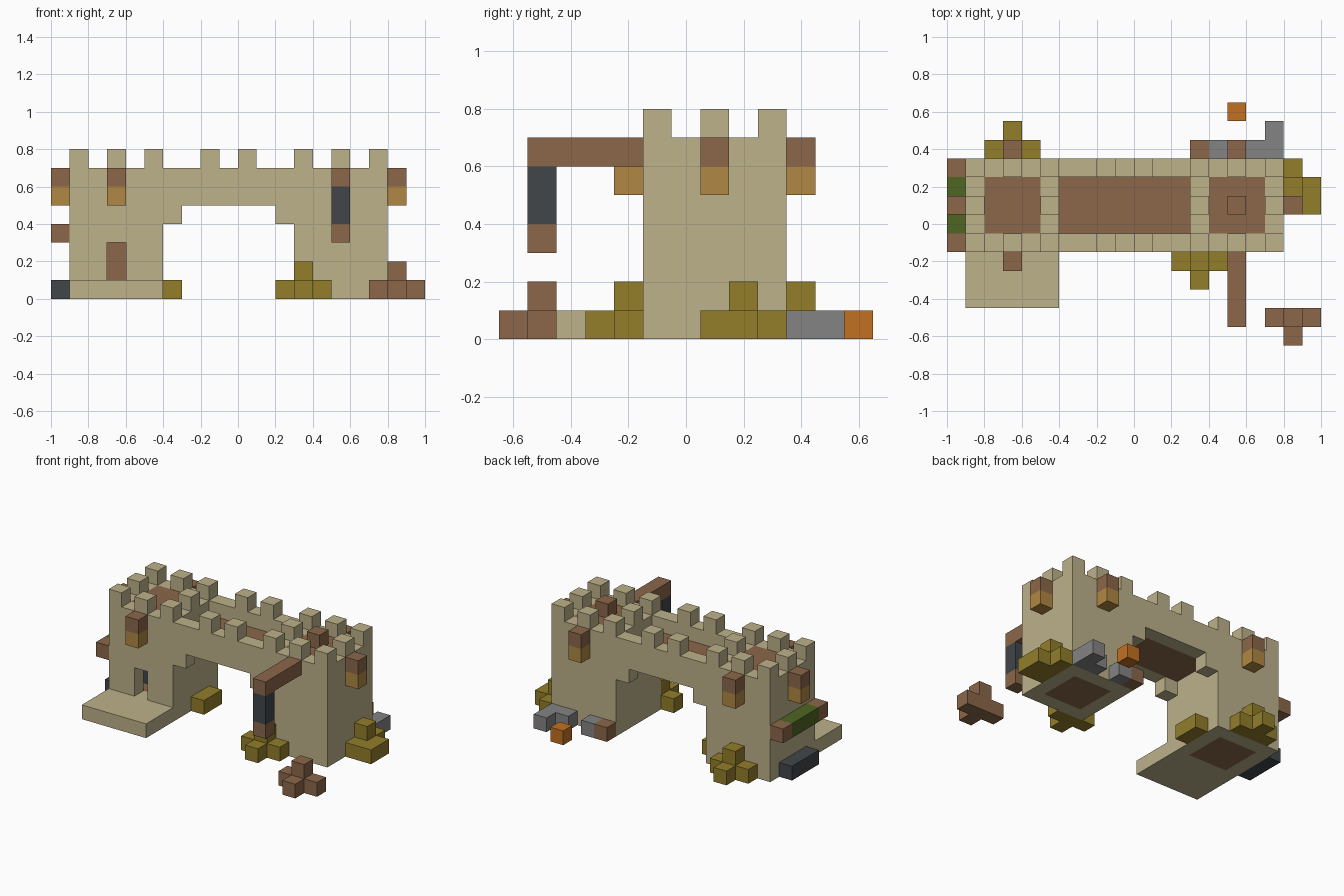
import bpy
import bmesh
from mathutils import Vector

if "Cube" in bpy.data.objects:
    bpy.data.objects.remove(bpy.data.objects["Cube"], do_unlink=True)

UNIT = 0.1                          # edge of one building block
ORIGIN = Vector((-1.0, -0.65, 0.0))  # corner of the block grid

COLOURS = {
    "sandstone": (0.509, 0.445, 0.258),
    "brown_wood": (0.262, 0.136, 0.069),
    "lamp_gold": (0.434, 0.242, 0.056),
    "dark_iron": (0.054, 0.061, 0.067),
    "olive_leaf": (0.287, 0.209, 0.024),
    "grey_stone": (0.235, 0.227, 0.231),
    "orange": (0.539, 0.165, 0.015),
    "green_plant": (0.080, 0.133, 0.017),
}


def make_material(name, rgb):
    mat = bpy.data.materials.new(name)
    mat.use_nodes = True
    mat.diffuse_color = (*rgb, 1)
    bsdf = next(n for n in mat.node_tree.nodes if n.type == "BSDF_PRINCIPLED")
    bsdf.inputs["Base Color"].default_value = (*rgb, 1)
    bsdf.inputs["Roughness"].default_value = 0.9
    return mat


materials = {name: make_material(name, rgb) for name, rgb in COLOURS.items()}
blocks = {}  # grid cell -> (part name, colour name)


def cells(xs, ys, zs):
    return [(x, y, z) for x in range(*xs) for y in range(*ys) for z in range(*zs)]


def fill(part, colour, xs, ys, zs):
    for cell in cells(xs, ys, zs):
        blocks[cell] = (part, colour)


def carve(xs, ys, zs):
    for cell in cells(xs, ys, zs):
        blocks.pop(cell, None)


def one(part, colour, x, y, z, height=1):
    fill(part, colour, (x, x + 1), (y, y + 1), (z, z + height))


# Towers: hollow shaft, wooden floor and roof deck, battlements
def tower(part, x):
    inner = (x + 1, x + 4), (6, 9)
    fill(part, "sandstone", (x, x + 5), (5, 10), (0, 7))
    carve(*inner, (1, 6))
    fill(part, "brown_wood", *inner, (0, 1))
    fill(part, "brown_wood", *inner, (6, 7))
    for i in (0, 2, 4):
        for j in (0, 2, 4):
            if (i, j) != (2, 2):
                one(part, "sandstone", x + i, 5 + j, 7)


tower("left_view_tower", 1)
tower("crane_tower", 13)

# Doorway, entrance platform and room contents
carve((3, 4), (5, 6), (1, 3))
fill("entrance_platform", "sandstone", (1, 6), (2, 5), (0, 1))
one("inner_post", "brown_wood", 3, 8, 1, 2)
one("inner_stove", "dark_iron", 2, 7, 1, 2)

# Bridge: wooden deck between low walls, corbels and battlements
fill("bridge", "brown_wood", (7, 12), (6, 9), (5, 6))
for x in (6, 12):
    fill("bridge", "brown_wood", (x, x + 1), (6, 9), (5, 6))
for y in (5, 9):
    fill("bridge", "sandstone", (6, 13), (y, y + 1), (5, 7))
    for x in (6, 12):
        one("bridge", "sandstone", x, y, 4)
    for x in (8, 10):
        one("bridge", "sandstone", x, y, 7)

# Crane: roof post, beam, chain and load
one("crane_post", "brown_wood", 15, 7, 7)
fill("crane_beam", "brown_wood", (15, 16), (1, 5), (6, 7))
one("crane_chain", "dark_iron", 15, 1, 4, 2)
one("crane_load", "brown_wood", 15, 1, 3)

# Wall lamps: gold glass under a wooden cap
for i, (x, y) in enumerate([(3, 4), (0, 7), (18, 7), (3, 10), (15, 10)], 1):
    one(f"lamp_{i}", "lamp_gold", x, y, 5)
    one(f"lamp_{i}", "brown_wood", x, y, 6)

# Planter box and trough on the side wall
fill("planter", "brown_wood", (0, 1), (5, 10), (3, 4))
fill("planter", "green_plant", (0, 1), (6, 9), (3, 4))
fill("trough", "dark_iron", (0, 1), (6, 9), (0, 1))


# Clusters: a row of three, one block stepping out and one on top
def cluster(part, colour, x, y, out):
    fill(part, colour, (x, x + 3), (y, y + 1), (0, 1))
    one(part, colour, x + 1, y + out, 0)
    one(part, colour, x + 1, y, 1)


cluster("front_bush", "olive_leaf", 12, 4, -1)
cluster("back_bush", "olive_leaf", 2, 10, 1)
cluster("log_pile", "brown_wood", 17, 1, -1)
fill("side_bush", "olive_leaf", (18, 19), (7, 10), (0, 1))
fill("side_bush", "olive_leaf", (19, 20), (7, 9), (0, 1))
one("side_bush", "olive_leaf", 18, 8, 1)
fill("arch_bush", "olive_leaf", (6, 7), (7, 9), (0, 1))

# Loose stones, crate and pumpkin-coloured block behind the tower
fill("rubble", "grey_stone", (16, 18), (10, 11), (0, 1))
one("rubble", "grey_stone", 17, 11, 0)
one("small_stone", "grey_stone", 14, 10, 0)
one("crate", "brown_wood", 13, 10, 0)
one("orange_block", "orange", 15, 12, 0)


# Build each part from the exposed block sides only
def build(part):
    own = {c: col for c, (p, col) in blocks.items() if p == part}
    palette = sorted(set(own.values()))
    bm = bmesh.new()
    for cell, colour in own.items():
        for axis in range(3):
            for side in (0, 1):
                step = [0, 0, 0]
                step[axis] = 2 * side - 1
                if tuple(c + s for c, s in zip(cell, step)) in blocks:
                    continue
                u, v = Vector(), Vector()
                u[(axis + 1) % 3] = v[(axis + 2) % 3] = 1
                base = Vector(cell)
                base[axis] += side
                ring = [base, base + u, base + u + v, base + v]
                if not side:
                    ring.reverse()
                face = bm.faces.new([bm.verts.new(p * UNIT + ORIGIN) for p in ring])
                face.material_index = palette.index(colour)
    bmesh.ops.remove_doubles(bm, verts=bm.verts, dist=UNIT / 100)
    mesh = bpy.data.meshes.new(part)
    bm.to_mesh(mesh)
    bm.free()
    for colour in palette:
        mesh.materials.append(materials[colour])
    bpy.context.collection.objects.link(bpy.data.objects.new(part, mesh))


for name in dict.fromkeys(p for p, _ in blocks.values()):
    build(name)
